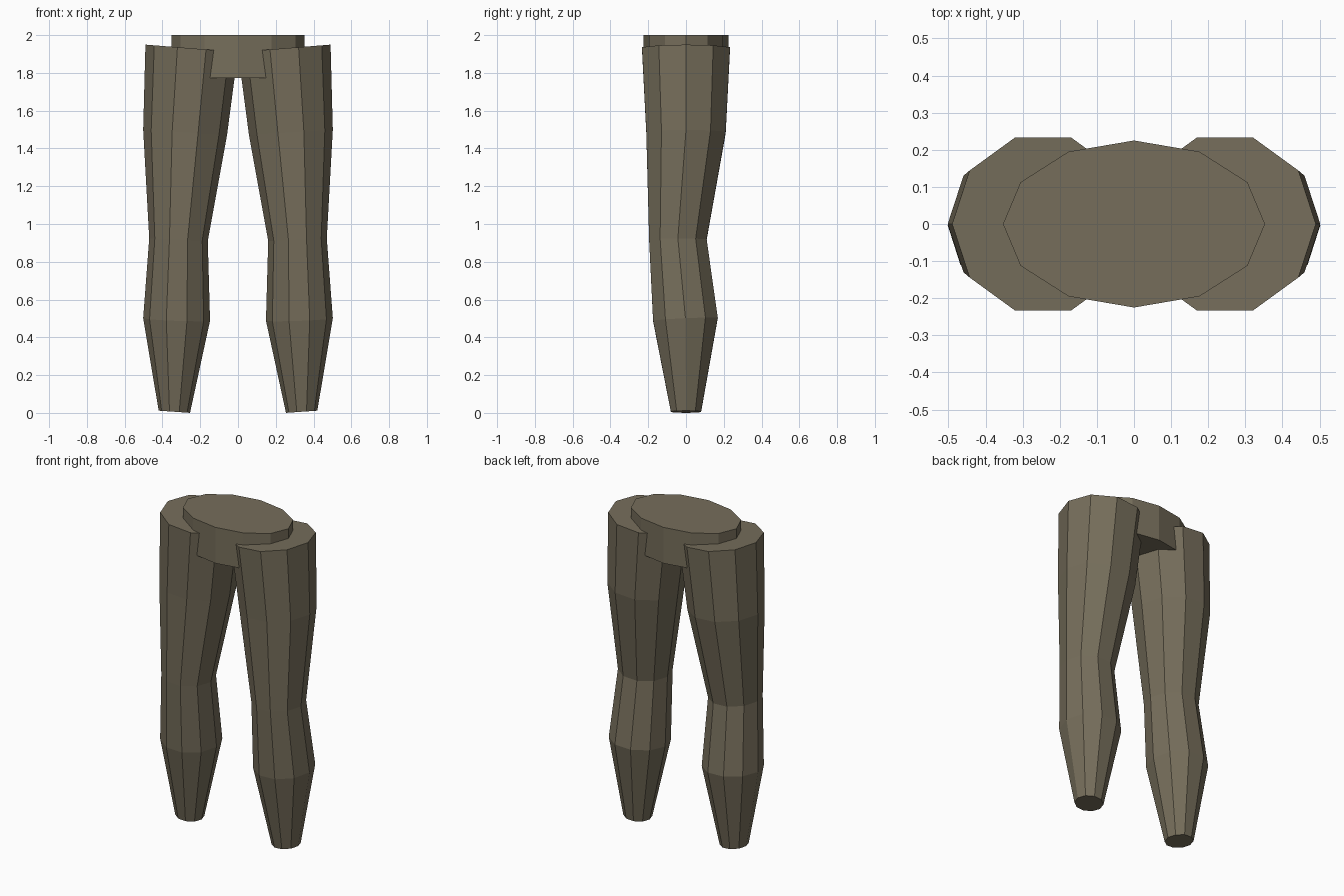
import bpy
import bmesh
from math import cos, sin, tau

default = bpy.data.objects.get("Cube")
if default:
    bpy.data.objects.remove(default)

# Single cloth colour
cloth = bpy.data.materials.new("olive_cloth")
cloth.use_nodes = True
colour = (0.18, 0.155, 0.104, 1)
cloth.diffuse_color = colour
bsdf = cloth.node_tree.nodes["Principled BSDF"]
bsdf.inputs["Base Color"].default_value = colour
bsdf.inputs["Roughness"].default_value = 0.9


def loft(name, sides, rings):
    """Closed, flat-shaded tube through rings of
    (centre x, y, z), (radius x, y), (slope along x, y)."""
    bm = bmesh.new()
    loops = []
    for (cx, cy, cz), (rx, ry), (sx, sy) in rings:
        loop = []
        for i in range(sides):
            dx, dy = rx * cos(tau * i / sides), ry * sin(tau * i / sides)
            loop.append(bm.verts.new((cx + dx, cy + dy, cz + sx * dx + sy * dy)))
        loops.append(loop)
    for low, high in zip(loops, loops[1:]):
        for i in range(sides):
            j = (i + 1) % sides
            bm.faces.new((low[i], low[j], high[j], high[i]))
    bm.faces.new(loops[0][::-1])
    bm.faces.new(loops[-1])
    bmesh.ops.recalc_face_normals(bm, faces=bm.faces)
    mesh = bpy.data.meshes.new(name)
    bm.to_mesh(mesh)
    bm.free()
    mesh.materials.append(cloth)
    obj = bpy.data.objects.new(name, mesh)
    bpy.context.collection.objects.link(obj)
    return obj


# Legs: ankle, calf, knee, thigh and hip rings, mirrored by side
for name, side in (("left_leg", 1), ("right_leg", -1)):
    loft(name, 10, [
        ((0.337 * side, 0, 0.006), (0.083, 0.084), (0.07 * side, 0)),
        ((0.325 * side, -0.003, 0.495), (0.177, 0.18), (0.037 * side, 0.045)),
        ((0.315 * side, -0.043, 0.917), (0.155, 0.16), (0.045 * side, 0)),
        ((0.28 * side, 0, 1.485), (0.222, 0.221), (0.06 * side, 0)),
        ((0.245 * side, 0, 1.93), (0.245, 0.245), (0.08 * side, 0)),
    ])

# Pelvis: short oval drum with a flat waist
loft("pelvis", 12, [
    ((0, 0, 1.773), (0.353, 0.225), (0, 0)),
    ((0, 0, 2.0), (0.353, 0.225), (0, 0)),
])
